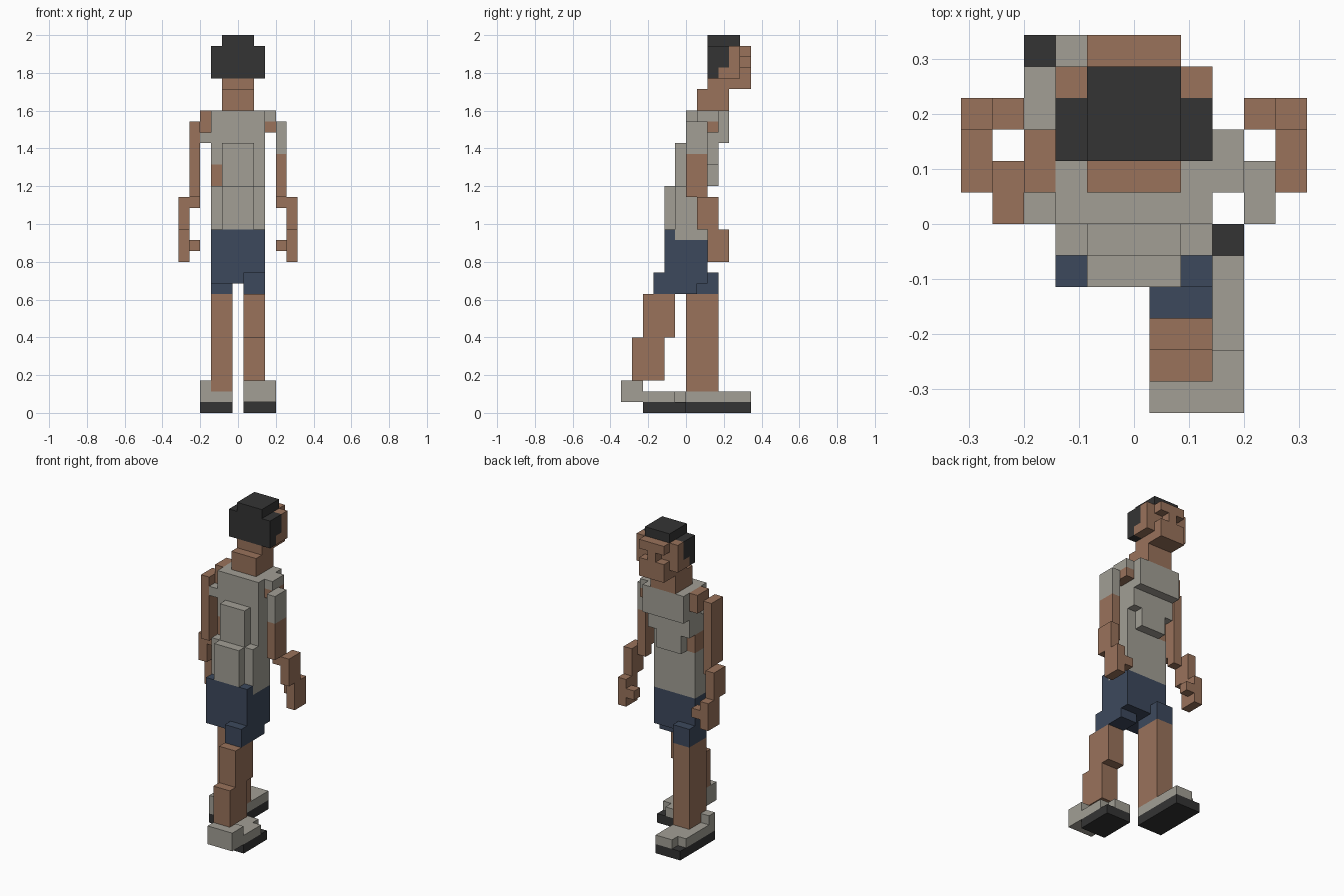
import bpy
import bmesh
from mathutils import Vector

old_cube = bpy.data.objects.get("Cube")
if old_cube:
    bpy.data.objects.remove(old_cube, do_unlink=True)

UNIT = 2 / 35                      # edge length of one block
CENTRE = Vector((5.5, 6, 0))       # middle of the block grid
GRID_WIDTH = 11


def make_material(name, red, green, blue):
    mat = bpy.data.materials.new(name)
    mat.use_nodes = True
    colour = (red, green, blue, 1)
    mat.diffuse_color = colour
    shader = mat.node_tree.nodes["Principled BSDF"]
    shader.inputs["Base Color"].default_value = colour
    shader.inputs["Roughness"].default_value = 0.9
    return mat


SKIN = make_material("skin brown", 0.32, 0.17, 0.105)
CLOTH = make_material("warm grey", 0.36, 0.345, 0.30)
DARK = make_material("charcoal", 0.034, 0.034, 0.034)
NAVY = make_material("navy blue", 0.046, 0.066, 0.108)


def flip(box):
    """Reflect a block range to the other side of the body."""
    x, y, z = box
    return (GRID_WIDTH - x[1], GRID_WIDTH - x[0]), y, z


def build(name, mat, *boxes):
    """One object made of boxes, each given as x, y and z block ranges."""
    bm = bmesh.new()
    for box in boxes:
        low, high = (Vector([axis[end] for axis in box]) for end in (0, 1))
        verts = bmesh.ops.create_cube(bm, size=1)["verts"]
        size, middle = high - low, (low + high) / 2 - CENTRE
        for vert in verts:
            vert.co = (vert.co * size + middle) * UNIT
    mesh = bpy.data.meshes.new(name)
    bm.to_mesh(mesh)
    bm.free()
    mesh.materials.append(mat)
    obj = bpy.data.objects.new(name, mesh)
    bpy.context.collection.objects.link(obj)
    return obj


# Shared column widths
BODY, SPINE = (3, 8), (4, 7)
LEFT, RIGHT = (6, 8), (3, 5)
LEFT_SHOE, RIGHT_SHOE = (6, 9), (2, 5)

# Head: hair cap, then skin with two recessed eyes beside the nose
build("hair", DARK,
      (SPINE, (8, 11), (34, 35)),
      (BODY, (8, 9), (31, 34)),
      (BODY, (9, 10), (32, 34)))
build("head", SKIN,
      (BODY, (9, 10), (31, 32)),
      (BODY, (10, 11), (31, 34)),
      (SPINE, (8, 12), (30, 31)))
build("face", SKIN,
      (SPINE, (11, 12), (31, 32)),
      (SPINE, (11, 12), (33, 34)))
build("nose", SKIN, ((5, 6), (11, 12), (32, 33)))
build("neck", SKIN, (SPINE, (7, 10), (28, 30)))

# Shirt: chest, ribs, waist and the raised back panels
build("shirt_chest", CLOTH, (BODY, (6, 10), (25, 28)))
build("shirt_ribs", CLOTH,
      (BODY, (6, 9), (23, 25)),
      ((4, 8), (6, 8), (21, 23)),
      (SPINE, (8, 9), (21, 23)))
build("shirt_waist", CLOTH,
      (BODY, (5, 8), (16, 21)))
build("shirt_back", CLOTH,
      (SPINE, (5, 6), (21, 25)),
      (SPINE, (4, 5), (17, 21)))
build("bare_side", SKIN, ((3, 4), (6, 8), (21, 23)))

# Shoulders
build("left_shoulder", CLOTH, ((8, 9), (7, 9), (27, 28)))
build("left_armpit", SKIN, ((8, 9), (7, 9), (26, 27)))
build("right_shoulder", SKIN, ((2, 3), (7, 9), (26, 28)))
build("right_strap", CLOTH, ((2, 3), (6, 7), (25, 26)))

# Arms: the left one wears a sleeve, the right one is bare
build("left_sleeve", CLOTH, ((9, 10), (6, 8), (24, 27)))
build("left_upper_arm", SKIN, ((9, 10), (6, 8), (20, 24)))
build("right_upper_arm", SKIN, flip(((9, 10), (6, 8), (20, 27))))
forearm = [((9, 10), (7, 8), (19, 20)),
           ((10, 11), (7, 9), (17, 20))]
hand = [((10, 11), (8, 10), (14, 17)),
        ((9, 10), (9, 10), (15, 16))]
for part, boxes in (("forearm", forearm), ("hand", hand)):
    build("left_" + part, SKIN, *boxes)
    build("right_" + part, SKIN, *[flip(box) for box in boxes])

# Shorts
build("shorts", NAVY,
      (BODY, (5, 8), (12, 16)),
      (BODY, (4, 5), (12, 17)))
build("shorts_left_leg", NAVY, (LEFT, (3, 7), (11, 13)))
build("shorts_right_leg", NAVY, (RIGHT, (6, 9), (11, 13)))

# Legs in mid stride
build("left_thigh", SKIN, (LEFT, (2, 5), (7, 11)))
build("left_shin", SKIN, (LEFT, (1, 4), (3, 7)))
build("right_leg", SKIN, (RIGHT, (6, 9), (2, 11)))

# Shoes: the left heel is lifted off its sole
build("left_shoe", CLOTH,
      (LEFT_SHOE, (0, 2), (1, 3)),
      (LEFT_SHOE, (2, 5), (1, 2)),
      (LEFT, (5, 6), (1, 2)))
build("left_sole", DARK, (LEFT_SHOE, (2, 6), (0, 1)))
build("right_shoe", CLOTH,
      (RIGHT_SHOE, (6, 11), (1, 2)),
      (RIGHT, (11, 12), (1, 2)),
      ((2, 3), (6, 7), (2, 3)))
build("right_sole", DARK, (RIGHT_SHOE, (6, 12), (0, 1)))
